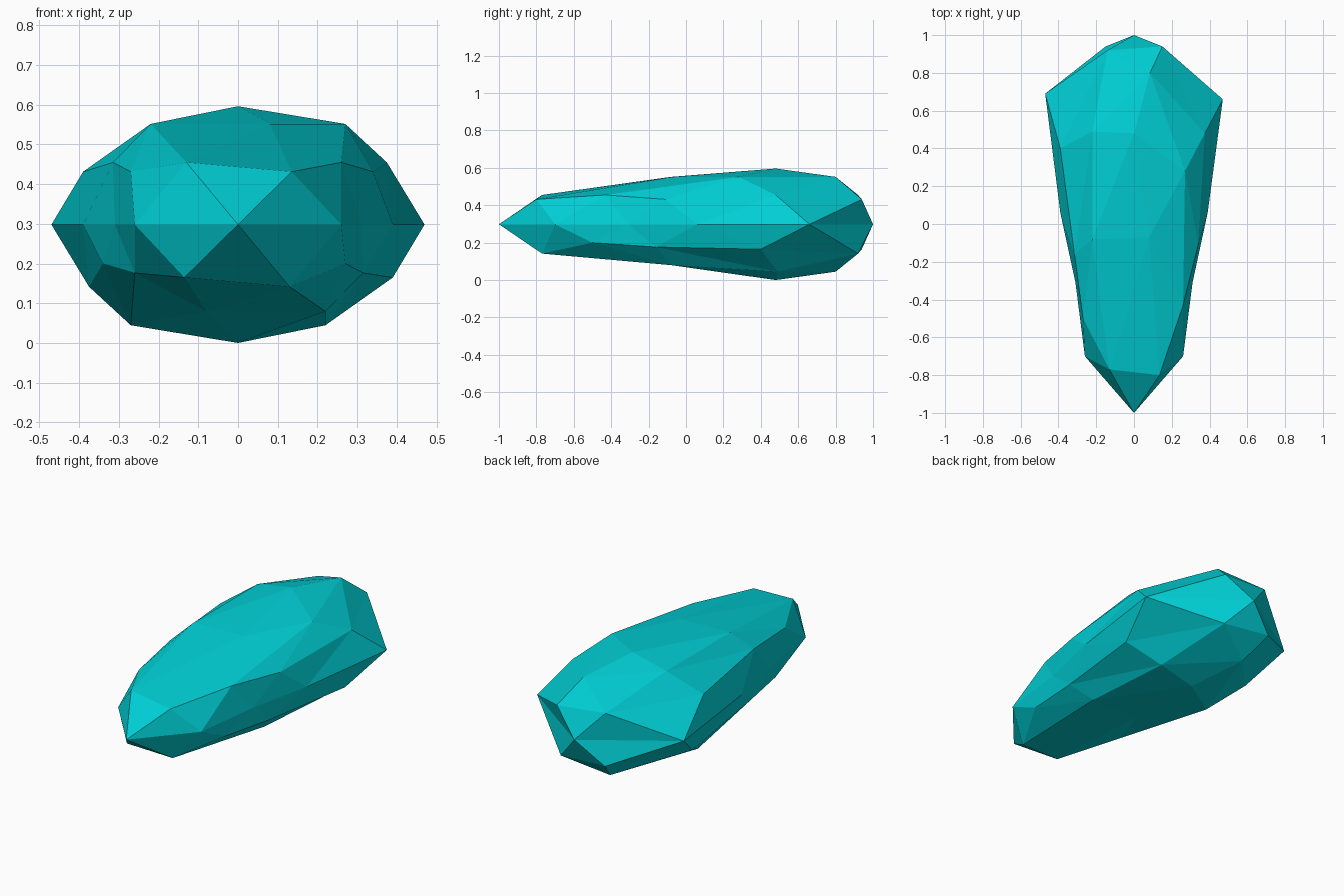
import bpy, bmesh, math

if "Cube" in bpy.data.objects:
    bpy.data.objects.remove(bpy.data.objects["Cube"])

# Plan-view outline (x, y) of each vertex ring of a 42-point icosphere,
# keyed by rounded unit height and listed counter-clockwise from +x
RINGS = {
    1.0: [(0, .48)],
    0.9: [(.27, .28), (.085, .80), (-.22, .49), (-.22, -.08), (.08, -.07)],
    0.5: [(.375, .48), (-.14, .92), (-.315, -.16), (-.13, -.77), (.26, -.43)],
    0.4: [(.34, -.11), (.15, .94), (-.39, .40), (-.27, -.5), (.135, -.80)],
    0.0: [(.39, .06), (.47, .66), (0, 1), (-.47, .69), (-.39, .06),
          (-.31, -.31), (-.26, -.7), (0, -1), (.26, -.7), (.31, -.31)],
}

# Faceted crystal: icosphere stretched along y, wide end at the back
bm = bmesh.new()
bmesh.ops.create_icosphere(bm, subdivisions=2, radius=1)
for v in bm.verts:
    x, y, z = v.co
    side = -1 if z < -0.01 else 1          # underside is the top turned about y
    ring = RINGS[abs(round(z, 1))]
    angle = math.degrees(math.atan2(y, x * side)) + 1
    px, py = ring[int((angle % 360) // (360 / len(ring)))]
    pz = 0.3 + 0.298 * z
    if side < 0 and -0.55 < py < -0.02:    # slightly tucked-up belly
        pz += 0.035
    v.co = (px * side, py, pz)
bm.verts.ensure_lookup_table()
low = min(v.co.z for v in bm.verts)
for v in bm.verts:
    v.co.z -= low
bmesh.ops.recalc_face_normals(bm, faces=bm.faces)

mesh = bpy.data.meshes.new("crystal")
bm.to_mesh(mesh)
bm.free()
crystal = bpy.data.objects.new("crystal", mesh)
bpy.context.collection.objects.link(crystal)

teal = bpy.data.materials.new("teal")
teal.diffuse_color = (0.0, 0.62, 0.66, 1)
teal.use_nodes = True
teal.node_tree.nodes["Principled BSDF"].inputs["Base Color"].default_value = teal.diffuse_color
mesh.materials.append(teal)
